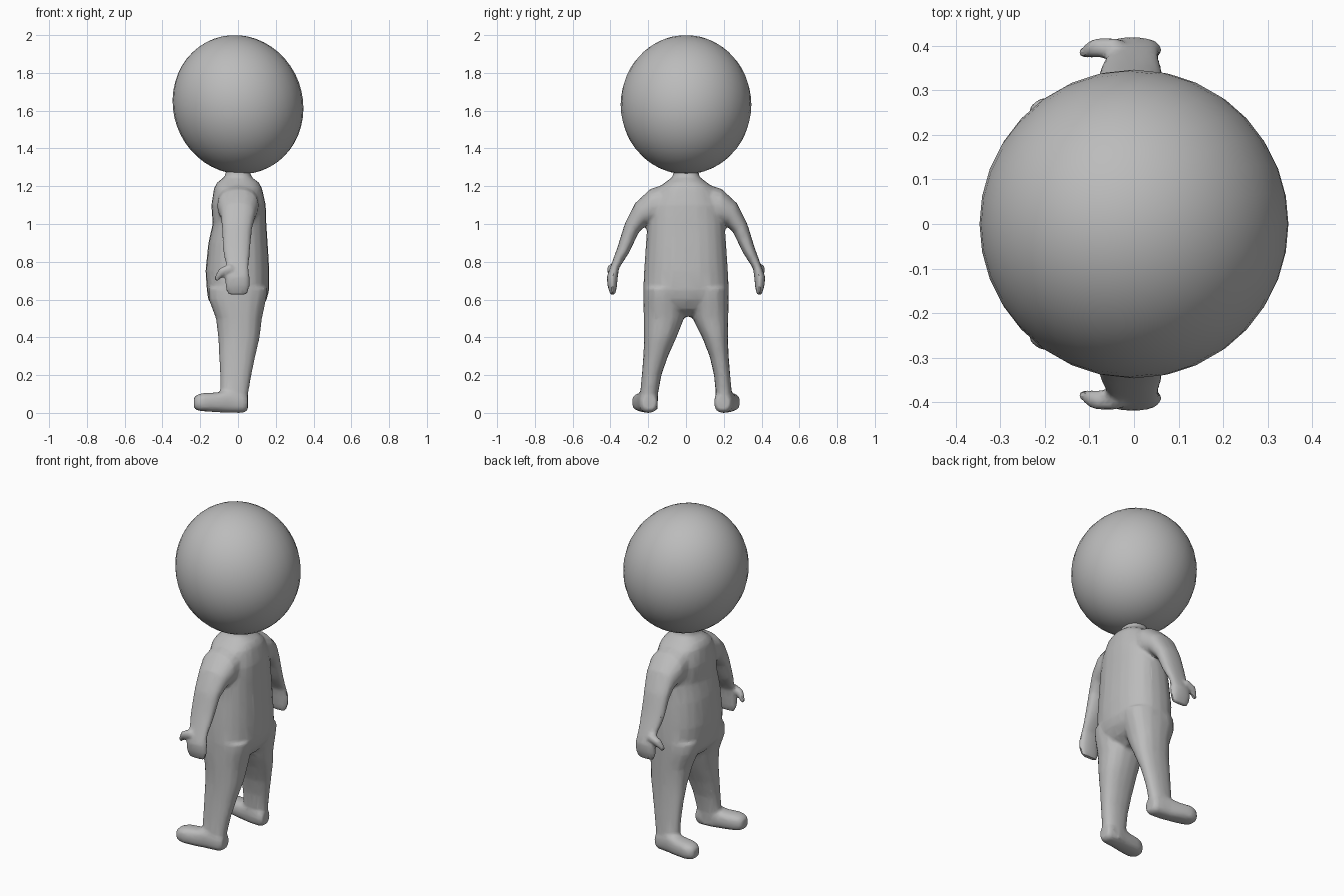
import bpy, bmesh, math
from mathutils import Vector, Matrix

cube = bpy.data.objects.get("Cube")
if cube:
    bpy.data.objects.remove(cube, do_unlink=True)

grey = bpy.data.materials.new("plain_grey")
grey.use_nodes = True
grey.diffuse_color = (0.5, 0.5, 0.5, 1)
grey.node_tree.nodes["Principled BSDF"].inputs["Base Color"].default_value = (0.5, 0.5, 0.5, 1)


def loft(bm, rings, sides=16, power=2.3):
    """Skin rounded rings, each given as (centre, half axis, half axis)."""
    loops = []
    for centre, u, v in rings:
        loop = []
        for k in range(sides):
            a = math.tau * k / sides
            c, s = math.cos(a), math.sin(a)
            cu = math.copysign(abs(c) ** (2 / power), c)
            sv = math.copysign(abs(s) ** (2 / power), s)
            loop.append(bm.verts.new(Vector(centre) + Vector(u) * cu + Vector(v) * sv))
        loops.append(loop)
    faces = [bm.faces.new(loops[0]), bm.faces.new(loops[-1][::-1])]
    for a, b in zip(loops, loops[1:]):
        for k in range(sides):
            n = (k + 1) % sides
            faces.append(bm.faces.new((a[k], b[k], b[n], a[n])))
    bmesh.ops.recalc_face_normals(bm, faces=faces)


def finish(name, bm):
    mesh = bpy.data.meshes.new(name)
    bm.to_mesh(mesh)
    bm.free()
    mesh.materials.append(grey)
    ob = bpy.data.objects.new(name, mesh)
    bpy.context.collection.objects.link(ob)
    return ob


def shade(ob, degrees):
    bpy.ops.object.select_all(action='DESELECT')
    ob.select_set(True)
    bpy.context.view_layer.objects.active = ob
    bpy.ops.object.shade_smooth_by_angle(angle=math.radians(degrees))


body = bmesh.new()

# Torso: height, centre x, half depth, half width
torso = [(1.30, 0, .06, .065), (1.25, 0, .07, .07), (1.22, 0, .11, .11),
         (1.19, 0, .127, .15), (1.1, .003, .144, .19), (1.0, .008, .142, .205),
         (.9, 0, .157, .212), (.75, -.003, .169, .222), (.65, 0, .165, .227),
         (.6, -.003, .155, .222), (.55, 0, .12, .15), (.51, 0, .06, .04)]
loft(body, [((x, 0, z), (d, 0, 0), (0, w, 0)) for z, x, d, w in torso], 24, 2.4)

# Legs: height, centre x, half depth, outer y, inner y on the +y and -y legs
leg = [(.66, 0, .157, .225, .01, .01), (.6, -.003, .152, .226, .01, .01),
       (.5, .005, .122, .224, .035, .01), (.4, .005, .11, .222, .085, .05),
       (.3, -.004, .096, .226, .125, .095), (.2, -.012, .083, .234, .148, .13),
       (.1, -.02, .074, .243, .158, .148), (.02, -.02, .068, .24, .155, .15)]

# Feet: x, centre y, half width, bottom, top
foot = [(.052, .195, .035, .015, .09), (.03, .197, .048, 0, .11),
        (-.05, .205, .053, 0, .125), (-.11, .217, .056, .003, .108),
        (-.18, .229, .058, .008, .106), (-.215, .232, .048, .012, .098),
        (-.234, .233, .03, .025, .08)]

# Arms: outer y and z, inner y and z, centre x, half depth
arm = [(.10, 1.215, .10, 1.0, 0, .11), (.19, 1.185, .18, 1.0, 0, .11),
       (.27, 1.11, .215, .99, 0, .093), (.325, 1.0, .25, .955, -.005, .08),
       (.362, .88, .30, .85, -.008, .073), (.398, .78, .355, .765, -.003, .06),
       (.42, .72, .362, .71, -.003, .065), (.415, .67, .366, .665, -.003, .065),
       (.40, .625, .375, .625, -.003, .052)]

# Thumbs: x, y, z, radius
thumb = [(-.03, .395, .77, .024), (-.085, .395, .748, .024), (-.12, .382, .702, .013)]

for s in (1, -1):
    loft(body, [((x, s * (o + (i if s > 0 else j)) / 2, z), (d, 0, 0),
                 (0, (o - (i if s > 0 else j)) / 2, 0)) for z, x, d, o, i, j in leg])
    loft(body, [((x, s * y, (b + t) / 2), (0, w, 0), (0, 0, (t - b) / 2))
                for x, y, w, b, t in foot], power=2.6)
    loft(body, [((x, s * (oy + iy) / 2, (oz + iz) / 2), (d, 0, 0),
                 (0, s * (oy - iy) / 2, (oz - iz) / 2)) for oy, oz, iy, iz, x, d in arm])
    loft(body, [((x, s * y, z), (r * .6, 0, -r * .8), (0, r, 0)) for x, y, z, r in thumb], 10, 2)

# Fuse the limbs and torso into one skin with lightly faceted shading
skin = finish("body", body)
remesh = skin.modifiers.new("fuse", 'REMESH')
remesh.mode = 'VOXEL'
remesh.voxel_size = .01
smooth = skin.modifiers.new("soften", 'SMOOTH')
smooth.factor = .5
smooth.iterations = 5
reduce = skin.modifiers.new("simplify", 'DECIMATE')
reduce.ratio = .2
shade(skin, 30)
bpy.ops.object.modifier_move_to_index(modifier="fuse", index=0)
for name in ("fuse", "soften", "simplify"):
    bpy.ops.object.modifier_apply(modifier=name)
shade(skin, 30)

# Head: a slightly tall, tilted ball
ball = bmesh.new()
bmesh.ops.create_uvsphere(ball, u_segments=32, v_segments=24, radius=1, matrix=(
    Matrix.Translation((0, 0, 1.632)) @ Matrix.Rotation(math.radians(-20), 4, 'Y')
    @ Matrix.Diagonal((.343, .346, .371, 1))))
shade(finish("head", ball), 40)
